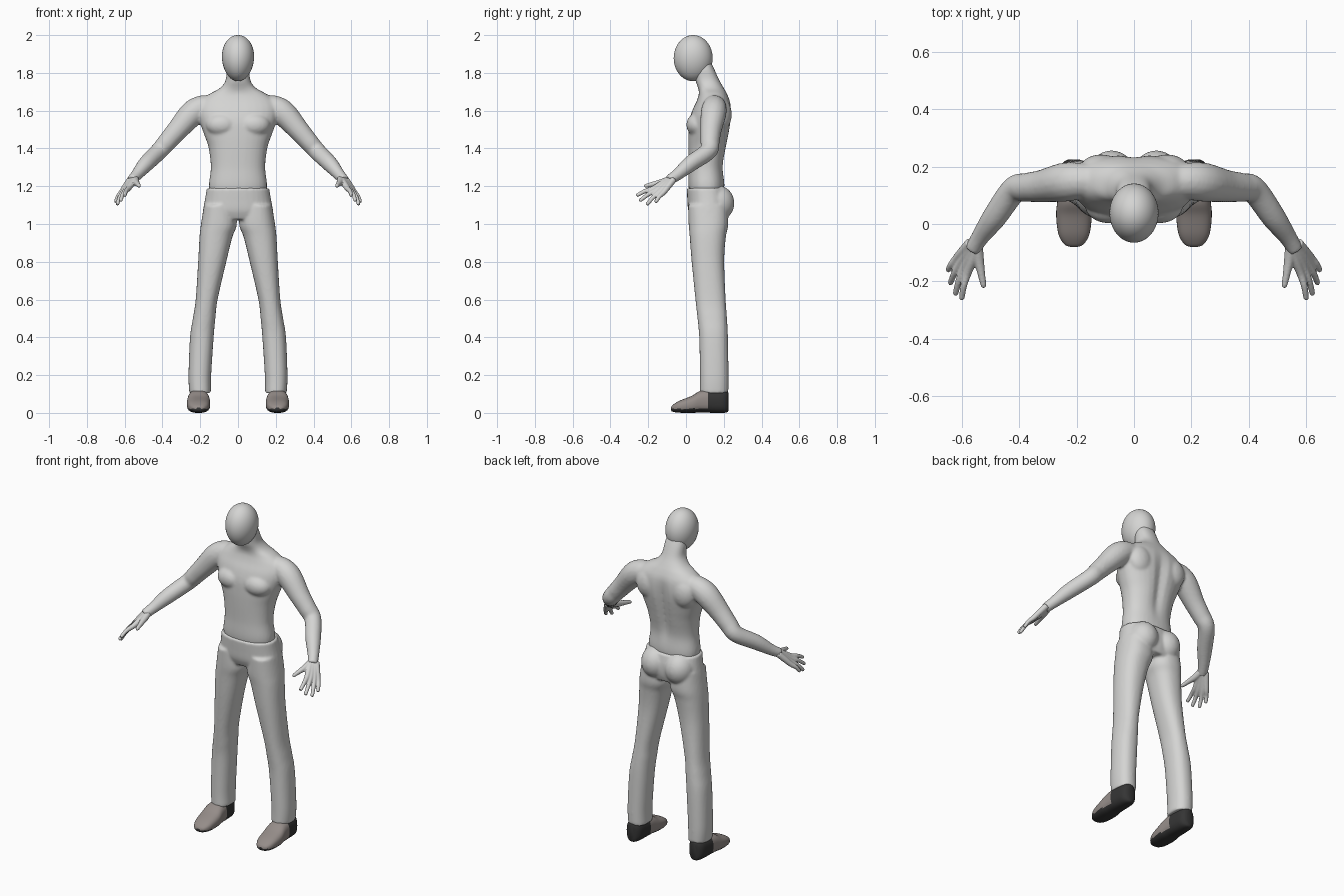
import bpy, bmesh, math
from mathutils import Vector, Matrix

if "Cube" in bpy.data.objects:
    bpy.data.objects.remove(bpy.data.objects["Cube"])

N = 32


def material(name, rgb):
    m = bpy.data.materials.new(name)
    m.diffuse_color = (*rgb, 1)
    m.use_nodes = True
    m.node_tree.nodes["Principled BSDF"].inputs["Base Color"].default_value = m.diffuse_color
    return m


SKIN = material("pale_grey", (0.66, 0.66, 0.65))
SHOE = material("warm_grey", (0.30, 0.265, 0.25))
DARK = material("charcoal", (0.035, 0.035, 0.035))


def spline(keys, steps=6):
    """Smoothly interpolate a list of equal-length tuples."""
    out = []
    for i in range(len(keys) - 1):
        a, b = keys[max(i - 1, 0)], keys[i]
        c, d = keys[i + 1], keys[min(i + 2, len(keys) - 1)]
        for s in range(steps):
            t = s / steps
            out.append(tuple(
                0.5 * (2 * q + (r - p) * t + (2 * p - 5 * q + 4 * r - w) * t * t
                       + (3 * q - p - 3 * r + w) * t ** 3)
                for p, q, r, w in zip(a, b, c, d)))
    out.append(tuple(keys[-1]))
    return out


def oval(x0, x1, y0, y1, power=2.3):
    """Rounded outline filling a 2D box."""
    pts = []
    for i in range(N):
        a = 2 * math.pi * i / N
        c, s = math.cos(a), math.sin(a)
        pts.append(((x0 + x1) / 2 + (x1 - x0) / 2 * math.copysign(abs(c) ** (2 / power), c),
                    (y0 + y1) / 2 + (y1 - y0) / 2 * math.copysign(abs(s) ** (2 / power), s)))
    return pts


def loft(bm, rings):
    """Closed skin through a list of point rings."""
    rows = [[bm.verts.new(p) for p in ring] for ring in rings]
    for a, b in zip(rows, rows[1:]):
        for i in range(len(a)):
            j = (i + 1) % len(a)
            bm.faces.new((a[i], a[j], b[j], b[i]))
    bm.faces.new(rows[0][::-1])
    bm.faces.new(rows[-1])


def tube(bm, keys, sign=1):
    """Round limb through (x, y, z, radius) keys."""
    path = [(Vector((sign * x, y, z)), r) for x, y, z, r in spline(keys)]
    rings = []
    for i, (p, r) in enumerate(path):
        t = (path[min(i + 1, len(path) - 1)][0] - path[max(i - 1, 0)][0]).normalized()
        u = t.cross(Vector((0, 0, 1))).normalized()
        v = u.cross(t)
        rings.append([p + r * (math.cos(k * math.pi / 8) * u + math.sin(k * math.pi / 8) * v)
                      for k in range(16)])
    loft(bm, rings)


def ball(bm, centre, radii):
    bmesh.ops.create_uvsphere(bm, u_segments=32, v_segments=24, radius=1,
                              matrix=Matrix.Translation(centre) @ Matrix.Diagonal((*radii, 1)))


def finish(bm, name, mats, voxel=0, smooth=0, mirror=False):
    bmesh.ops.recalc_face_normals(bm, faces=bm.faces)
    for f in bm.faces:
        f.smooth = True
    me = bpy.data.meshes.new(name)
    bm.to_mesh(me)
    bm.free()
    for m in mats:
        me.materials.append(m)
    ob = bpy.data.objects.new(name, me)
    bpy.context.collection.objects.link(ob)
    if voxel:
        rm = ob.modifiers.new("blend", 'REMESH')
        rm.mode = 'VOXEL'
        rm.voxel_size = voxel
        rm.use_smooth_shade = True
    if smooth:
        sm = ob.modifiers.new("soften", 'SMOOTH')
        sm.factor = 0.5
        sm.iterations = smooth
    if mirror:
        ob.modifiers.new("mirror", 'MIRROR')
    return ob


# Head: egg, slightly narrower at the chin
bm = bmesh.new()
bmesh.ops.create_uvsphere(bm, u_segments=48, v_segments=32, radius=1)
for v in bm.verts:
    x, y, z = v.co
    v.co = (0.085 * x * (1 + 0.07 * z), 0.038 + 0.103 * y, 1.878 + 0.122 * z)
finish(bm, "head", [SKIN])

# Torso, neck and arms: (z, half width, front y, back y)
bm = bmesh.new()
torso = [(1.12, .14, .03, .19), (1.20, .154, .013, .203), (1.30, .144, .014, .198),
         (1.40, .155, .012, .215), (1.47, .178, .012, .228), (1.54, .203, .016, .239),
         (1.60, .215, .033, .241), (1.65, .20, .056, .234), (1.69, .148, .068, .217),
         (1.72, .095, .064, .200), (1.76, .066, .050, .177), (1.82, .060, .045, .150),
         (1.86, .050, .045, .130)]
rings = []
for z, w, y0, y1 in spline(torso):
    ring = []
    for x, y in oval(-w, w, y0, y1):
        if y > (y0 + y1) / 2:   # groove along the spine
            y -= 0.018 * math.exp(-(x / .03) ** 2) * math.exp(-((z - 1.46) / .17) ** 4)
        ring.append((x, y, z))
    rings.append(ring)
loft(bm, rings)
arm = [(.12, .150, 1.625, .055), (.19, .150, 1.617, .064), (.245, .145, 1.582, .068),
       (.32, .132, 1.498, .057), (.375, .127, 1.435, .051), (.418, .118, 1.386, .047),
       (.485, .025, 1.320, .043), (.535, -.045, 1.262, .032), (.562, -.090, 1.232, .028)]
for s in (1, -1):
    tube(bm, arm, s)
    ball(bm, (s * .085, .062, 1.525), (.085, .060, .062))    # chest muscle
    ball(bm, (s * .115, .190, 1.58), (.075, .052, .085))     # shoulder blade
finish(bm, "torso_and_arms", [SKIN], 0.0075, 8)

# Hands: four fingers fanned from the wrist, plus a thumb
bm = bmesh.new()
tips = [(.600, -.262, 1.150), (.622, -.246, 1.122), (.640, -.208, 1.102), (.648, -.162, 1.115)]
first, last = Vector((.580, -.172, 1.188)), Vector((.618, -.120, 1.166))
for i, tip in enumerate(tips):
    t = i / 3
    knuckle = first.lerp(last, t)
    wrist = Vector((.543, -.078, 1.242)).lerp(Vector((.570, -.066, 1.236)), t)
    mid = knuckle.lerp(Vector(tip), .5) + Vector((.003, 0, .005))
    end = Vector(tip).lerp(mid, .1)
    tube(bm, [(*wrist, .018), (*wrist.lerp(knuckle, .5), .017), (*knuckle, .0145),
              (*mid, .0115), (*end, .0095), (*tip, .005)])
tube(bm, [(.545, -.075, 1.240, .019), (.540, -.125, 1.222, .018), (.532, -.170, 1.212, .0135),
          (.524, -.212, 1.202, .010), (.522, -.222, 1.199, .005)])
finish(bm, "hands", [SKIN], 0.004, 3, mirror=True)

# Trousers: hips, seat and two straight legs
bm = bmesh.new()
hips = [(1.19, .165, .004, .214), (1.13, .175, .007, .228), (1.07, .186, .012, .228),
        (1.025, .188, .030, .215)]
loft(bm, [[(x, y, z) for x, y in oval(-w, w, y0, y1)] for z, w, y0, y1 in spline(hips)])
leg = [(1.10, .020, .180, .012, .220), (1.00, .006, .196, .014, .224), (.93, .030, .204, .020, .211),
       (.80, .062, .211, .030, .202), (.60, .108, .224, .050, .210), (.50, .120, .239, .061, .217),
       (.40, .129, .254, .070, .222), (.20, .142, .262, .074, .225), (.105, .143, .258, .074, .224)]
for s in (1, -1):
    loft(bm, [[(s * x, y, z) for x, y in oval(x0, x1, y0, y1)]
              for z, x0, x1, y0, y1 in spline(leg)])
    ball(bm, (s * .078, .165, 1.11), (.085, .091, .095))     # seat
finish(bm, "trousers", [SKIN], 0.0075, 5)

# Shoes: (y, half width, bottom, top) with dark heel and sole
bm = bmesh.new()
shoe = [(-.080, .012, .014, .028), (-.070, .034, .006, .042), (-.035, .054, .001, .064),
        (.030, .062, .000, .090), (.080, .058, .002, .118), (.150, .052, .000, .124),
        (.195, .047, .000, .122), (.217, .034, .003, .116), (.225, .018, .012, .105)]
loft(bm, [[(.209 + x, y, z) for x, z in oval(-w, w, z0, z1, 2.6)]
          for y, w, z0, z1 in spline(shoe)])
for f in bm.faces:
    c = f.calc_center_median()
    f.material_index = 1 if c.y > .11 or c.z < .022 else 0
finish(bm, "shoes", [SHOE, DARK], mirror=True)
